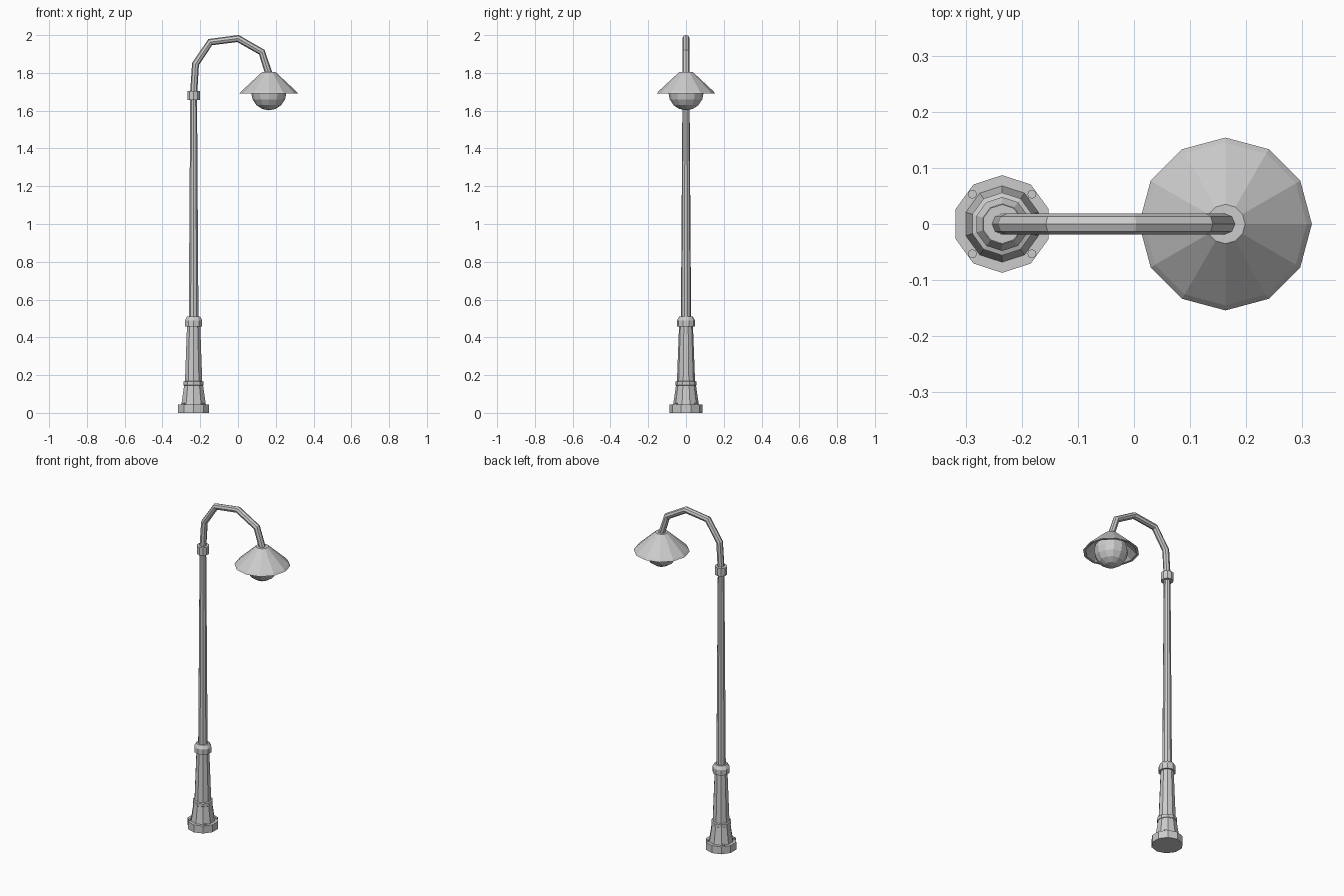
import bpy, bmesh, math

if "Cube" in bpy.data.objects:
    bpy.data.objects.remove(bpy.data.objects["Cube"])

POLE_X = -0.235
LAMP_X = 0.163


def lathe(name, profile, sides, x, y=0.0, closed=False):
    """Turn (radius, z) points round a vertical axis; cap the ends or close the loop."""
    bm = bmesh.new()
    rings = []
    for r, z in profile:
        ring = []
        for i in range(sides):
            a = math.pi / 2 + 2 * math.pi * i / sides
            ring.append(bm.verts.new((x + r * math.cos(a), y + r * math.sin(a), z)))
        rings.append(ring)
    pairs = list(zip(rings, rings[1:]))
    if closed:
        pairs.append((rings[-1], rings[0]))
    else:
        bm.faces.new(rings[0])
        bm.faces.new(rings[-1])
    for a, b in pairs:
        for i in range(sides):
            j = (i + 1) % sides
            bm.faces.new((a[i], a[j], b[j], b[i]))
    bmesh.ops.recalc_face_normals(bm, faces=bm.faces)
    mesh = bpy.data.meshes.new(name)
    bm.to_mesh(mesh)
    bm.free()
    obj = bpy.data.objects.new(name, mesh)
    bpy.context.collection.objects.link(obj)
    return obj


# Base plate with four bolts
lathe("base_plate", [(0.087, 0), (0.087, 0.045)], 10, POLE_X)
for sx in (-1, 1):
    for sy in (-1, 1):
        lathe("base_bolt", [(0.008, 0.04), (0.008, 0.052)], 8,
              POLE_X + sx * 0.053, sy * 0.053)

# Flared pedestal with a ring and a collar
lathe("pedestal", [(0.068, 0.045), (0.064, 0.07), (0.053, 0.145), (0.056, 0.147),
                   (0.056, 0.165), (0.048, 0.168), (0.037, 0.458), (0.048, 0.458),
                   (0.048, 0.49), (0.036, 0.51)], 10, POLE_X)

# Tapered pole and its top collar
lathe("pole", [(0.027, 0.505), (0.019, 1.66)], 10, POLE_X)
lathe("pole_collar", [(0.035, 1.657), (0.035, 1.705)], 10, POLE_X)

# Curved arm: octagonal tube along a bent path
path = [(POLE_X, 1.69), (-0.225, 1.847), (-0.147, 1.963), (0, 1.982),
        (0.126, 1.91), (0.165, 1.79)]
curve = bpy.data.curves.new("arm", "CURVE")
curve.dimensions = "3D"
curve.bevel_depth = 0.019
curve.bevel_resolution = 2
curve.use_fill_caps = True
spline = curve.splines.new("POLY")
spline.points.add(len(path) - 1)
spline.use_smooth = False
for p, (x, z) in zip(spline.points, path):
    p.co = (x, 0, z, 1)
bpy.context.collection.objects.link(bpy.data.objects.new("arm", curve))

# Hollow conical shade with a narrow rim, closed flat on top
lathe("lamp_shade", [(0.140, 1.692), (0.030, 1.796), (0.002, 1.796), (0.002, 1.805),
                     (0.035, 1.805), (0.145, 1.703), (0.154, 1.692)], 12, LAMP_X, closed=True)

# Globe bulb
bpy.ops.mesh.primitive_uv_sphere_add(segments=12, ring_count=8, radius=0.093,
                                     location=(LAMP_X, 0, 1.695))
bpy.context.object.name = "globe"
